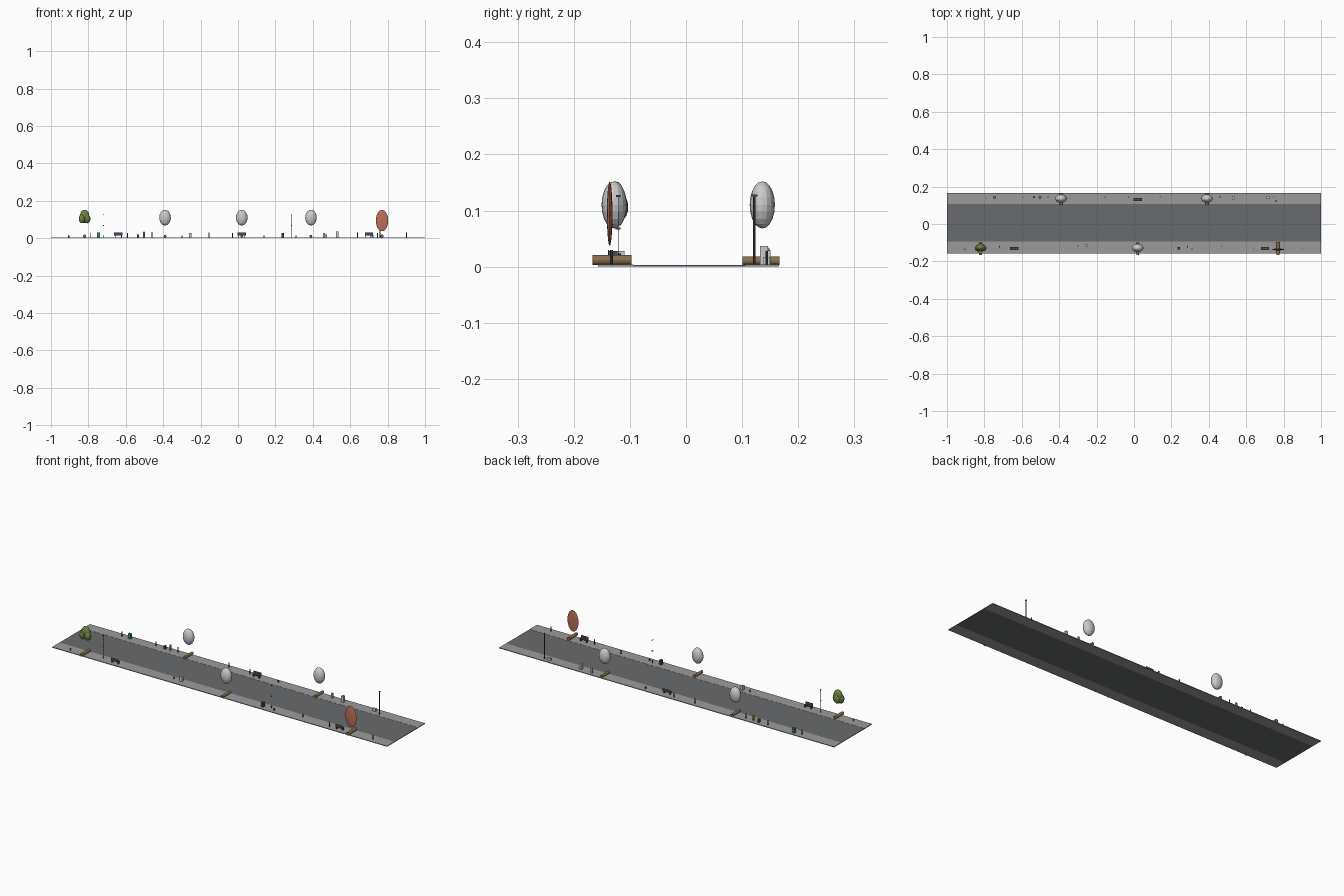
import bpy, math


def mat(name, r, g, b):
    m = bpy.data.materials.new(name)
    m.diffuse_color = (r, g, b, 1)
    return m


ASPHALT = mat("asphalt", 0.14, 0.145, 0.15)
PAVING = mat("paving", 0.33, 0.33, 0.33)
BARK = mat("bark", 0.25, 0.16, 0.07)
LEAF = mat("leaf", 0.16, 0.22, 0.05)
RED = mat("red_leaf", 0.5, 0.16, 0.1)
DARK = mat("dark_metal", 0.07, 0.07, 0.075)
TEAL = mat("teal", 0.07, 0.25, 0.22)
YELLOW = mat("yellow", 0.6, 0.42, 0.02)
BASE = 0.003


def finish(name, m):
    o = bpy.context.object
    o.name = name
    if m:
        o.data.materials.append(m)
    bpy.ops.object.transform_apply(location=False, rotation=True, scale=True)
    return o


def box(name, loc, size, m=None):
    bpy.ops.mesh.primitive_cube_add(size=1, location=loc)
    bpy.context.object.scale = size
    return finish(name, m)


def cyl(name, loc, r, h, m=None, rot=(0, 0, 0), n=10):
    bpy.ops.mesh.primitive_cylinder_add(vertices=n, radius=r, depth=h, location=loc, rotation=rot)
    return finish(name, m)


def ball(name, loc, radii, m=None):
    bpy.ops.mesh.primitive_uv_sphere_add(segments=16, ring_count=10, radius=1, location=loc)
    bpy.context.object.scale = radii
    return finish(name, m)


# Road and pavements
box("road", (0, 0.006, 0.0015), (2, 0.2, 0.003), ASPHALT)
box("pavement_back", (0, 0.136, 0.0018), (2, 0.06, 0.0036), PAVING)
box("pavement_front", (0, -0.1255, 0.0018), (2, 0.063, 0.0036), PAVING)


# Trees: trunk lies across the pavement, crown floats above
def trunk(x, y, r, length):
    cyl("trunk", (x, y, BASE + r), r, length, BARK, (math.pi / 2, 0, 0), 12)


for x, y in ((-0.39, 0.136), (0.39, 0.136), (0.02, -0.13)):
    trunk(x, 0.134 if y > 0 else -0.132, 0.0075, 0.066)
    ball("crown", (x, y if y > 0 else -0.128, 0.11), (0.031, 0.0225, 0.042))

trunk(-0.82, -0.132, 0.0085, 0.068)
for dx, dy, z, rx, rz in ((0, 0, 0.12, 0.025, 0.032), (-0.014, -0.004, 0.104, 0.017, 0.024),
                          (0.014, -0.003, 0.104, 0.017, 0.024), (0, 0.006, 0.106, 0.02, 0.026)):
    ball("green_crown", (-0.82 + dx, -0.126 + dy, z), (rx, 0.017, rz), LEAF)

trunk(0.77, -0.132, 0.009, 0.07)
ball("red_crown", (0.77, -0.136, 0.0945), (0.033, 0.005, 0.0575), RED)


# Benches: seat, backrest and two legs
def bench(x, y, side):
    box("bench_seat", (x, y, 0.016), (0.044, 0.014, 0.003), DARK)
    box("bench_back", (x, y + side * 0.008, 0.023), (0.044, 0.002, 0.014), DARK)
    for dx in (-0.017, 0.017):
        box("bench_leg", (x + dx, y, 0.009), (0.003, 0.012, 0.012), DARK)


bench(-0.64, -0.13, -1)
bench(0.70, -0.13, -1)
bench(0.02, 0.13, 1)

# Lamps: one with a solid pole, two with hair-thin poles and fittings
cyl("lamp_pole", (0.76, 0.122, 0.064), 0.0022, 0.124, DARK, n=8)
box("lamp_head", (0.76, 0.122, 0.127), (0.005, 0.01, 0.004), DARK)
for x in (-0.72, 0.285):
    cyl("lamp_base", (x, -0.121, 0.010), 0.002, 0.014, DARK, n=8)
    cyl("lamp_thin_pole", (x, -0.121, 0.065), 0.0004, 0.118, DARK, n=4)
    box("lamp_head", (x, -0.121, 0.126), (0.005, 0.008, 0.003), DARK)
    box("lamp_bracket", (x, -0.121, 0.068), (0.005, 0.009, 0.003), DARK)

# Bollards and posts along both pavements
for x, y, h in ((-0.79, 0.139, 0.027), (-0.59, 0.144, 0.025), (-0.46, 0.144, 0.03),
                (-0.155, 0.144, 0.027), (-0.03, 0.144, 0.025), (0.47, -0.118, 0.02),
                (0.64, -0.133, 0.027), (0.90, -0.133, 0.027), (0.745, 0.144, 0.025)):
    cyl("post", (x, y, BASE + h / 2), 0.0025, h, DARK, n=8)
for x, y in ((-0.905, -0.135), (-0.30, -0.118), (0.14, 0.144), (0.31, -0.133)):
    cyl("bollard", (x, y, BASE + 0.006), 0.003, 0.012, DARK, n=8)

# Street cabinets and bins
for name, x, y, w, d, h, m in (
        ("teal_box", -0.745, 0.143, 0.016, 0.014, 0.027, TEAL),
        ("news_box", -0.535, 0.143, 0.010, 0.010, 0.018, DARK),
        ("bin_a", -0.255, -0.116, 0.014, 0.013, 0.025, None),
        ("bin_b", 0.24, -0.13, 0.013, 0.015, 0.025, DARK),
        ("meter", 0.46, 0.146, 0.010, 0.009, 0.026, None),
        ("cabinet", 0.53, 0.139, 0.013, 0.014, 0.034, None),
        ("utility_box", 0.715, 0.143, 0.018, 0.012, 0.014, None)):
    box(name, (x, y, BASE + h / 2), (w, d, h), m)

# Hydrant
cyl("hydrant_body", (-0.503, 0.143, 0.016), 0.005, 0.026, YELLOW)
ball("hydrant_cap", (-0.503, 0.143, 0.030), (0.006, 0.006, 0.005), YELLOW)
